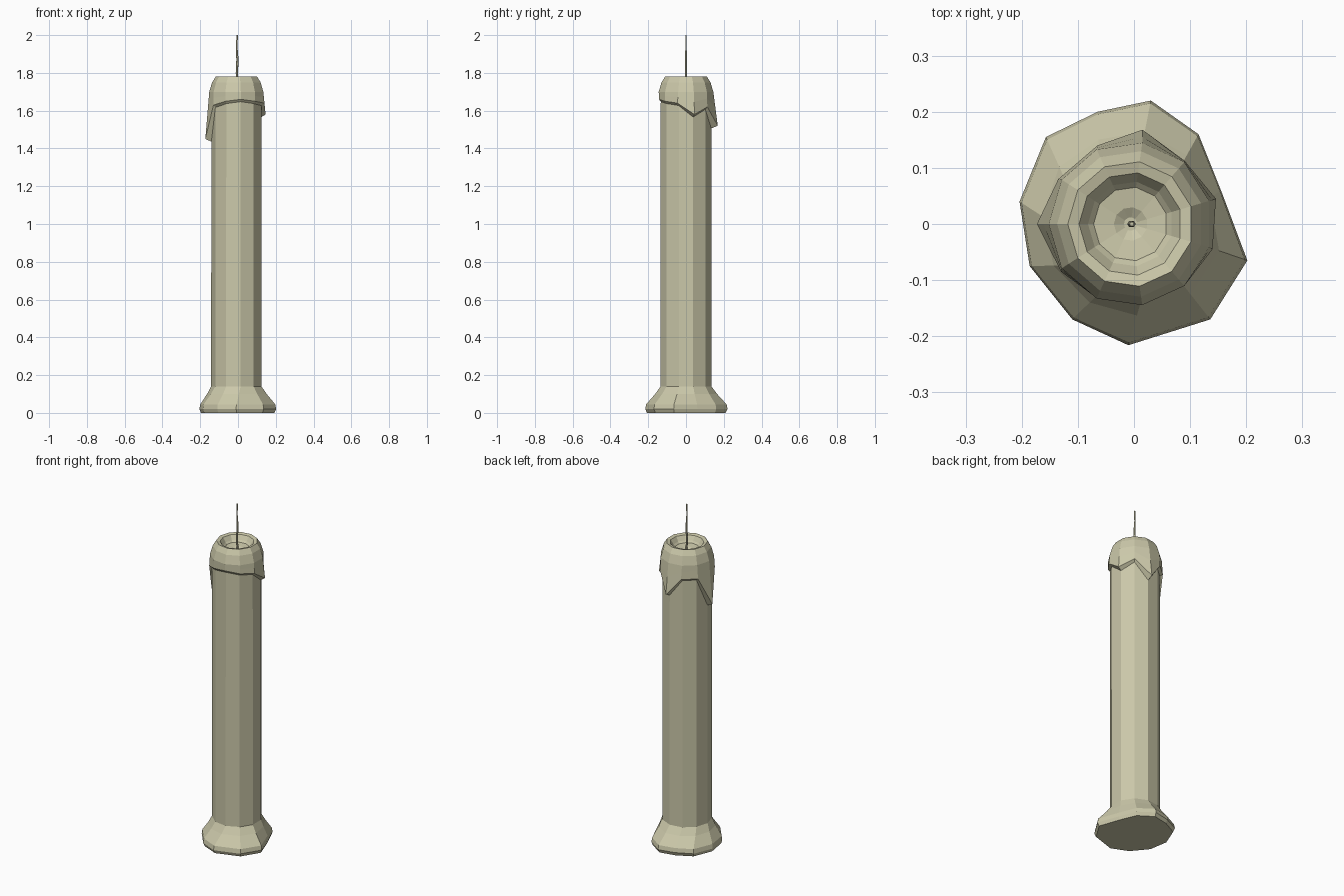
import bpy, bmesh, math
from mathutils import Vector

cube = bpy.data.objects.get("Cube")
if cube:
    bpy.data.objects.remove(cube)

SIDES = 11
AXIS = Vector((-0.006, 0, 0))


def make_material(name, rgb):
    mat = bpy.data.materials.new(name)
    mat.use_nodes = True
    mat.diffuse_color = (*rgb, 1)
    mat.node_tree.nodes["Principled BSDF"].inputs["Base Color"].default_value = (*rgb, 1)
    return mat


wax = make_material("pale wax", (0.60, 0.58, 0.40))


def ring(radius, z, sides=SIDES, centre=AXIS):
    """Polygon ring with its first corner towards -x, running clockwise."""
    pts = []
    for k in range(sides):
        a = math.pi - k * math.tau / sides
        pts.append(Vector((centre.x + radius * math.cos(a), centre.y + radius * math.sin(a), z)))
    return pts


def blend(ring_a, ring_b, t, z):
    return [Vector((*a.lerp(b, t).xy, z)) for a, b in zip(ring_a, ring_b)]


def loft(name, rings, cap_start=False, cap_end=False):
    bm = bmesh.new()
    rows = [[bm.verts.new(p) for p in r] for r in rings]
    n = len(rows[0])
    for low, high in zip(rows, rows[1:]):
        for i in range(n):
            j = (i + 1) % n
            bm.faces.new((low[i], low[j], high[j], high[i]))
    if cap_start:
        bm.faces.new(rows[0])
    if cap_end:
        bm.faces.new(rows[-1])
    bmesh.ops.recalc_face_normals(bm, faces=bm.faces)
    mesh = bpy.data.meshes.new(name)
    bm.to_mesh(mesh)
    bm.free()
    mesh.materials.append(wax)
    obj = bpy.data.objects.new(name, mesh)
    bpy.context.collection.objects.link(obj)
    return obj


# Candle shaft spreading into an uneven pool of wax at the foot
foot_outline = [(-.204, .04), (-.157, .155), (-.065, .2), (.03, .22), (.115, .16), (.155, .06),
                (.202, -.065), (.136, -.17), (-.01, -.216), (-.11, -.17), (-.186, -.075)]
foot = [Vector((x, y, 0.02)) for x, y in foot_outline]
shaft = ring(0.136, 0.14)
loft("candle_shaft", [
    blend(foot, shaft, 0.12, 0),
    foot,
    blend(foot, shaft, 0.06, 0.045),
    blend(foot, shaft, 0.65, 0.10),
    shaft,
    ring(0.135, 1.72),
], cap_start=True)

# Melted cap: hanging drips outside, rounded shoulder, then the hollow
drip_outline = [(-.173, .0), (-.135, .08), (-.065, .14), (.015, .168), (.09, .113), (.146, .045),
                (.14, -.045), (.09, -.11), (.015, -.143), (-.065, -.133), (-.13, -.085)]
drip_ends = [1.45, 1.62, 1.62, 1.52, 1.62, 1.58, 1.64, 1.65, 1.66, 1.65, 1.63]
drips = [Vector((x, y, z)) for (x, y), z in zip(drip_outline, drip_ends)]
under = [Vector((p.x, p.y, d.z - 0.015)) for p, d in zip(ring(0.133, 0), drips)]
shoulder = ring(0.146, 1.70)
loft("melted_cap", [
    under,
    drips,
    [d.lerp(s, 0.55) for d, s in zip(drips, shoulder)],
    shoulder,
    ring(0.131, 1.75),
    ring(0.112, 1.78),
    ring(0.092, 1.775),
    ring(0.076, 1.75),
    ring(0.066, 1.74),
    ring(0.030, 1.735),
    ring(0.012, 1.725),
], cap_end=True)

# Thin, slightly wavy wick
wick_path = [(-.004, 1.72), (-.006, 1.80), (-.003, 1.87), (-.007, 1.94), (-.004, 2.0)]
loft("wick", [ring(0.006 if z < 1.9 else 0.004, z, 6, Vector((x, 0, 0))) for x, z in wick_path],
     cap_start=True, cap_end=True)
